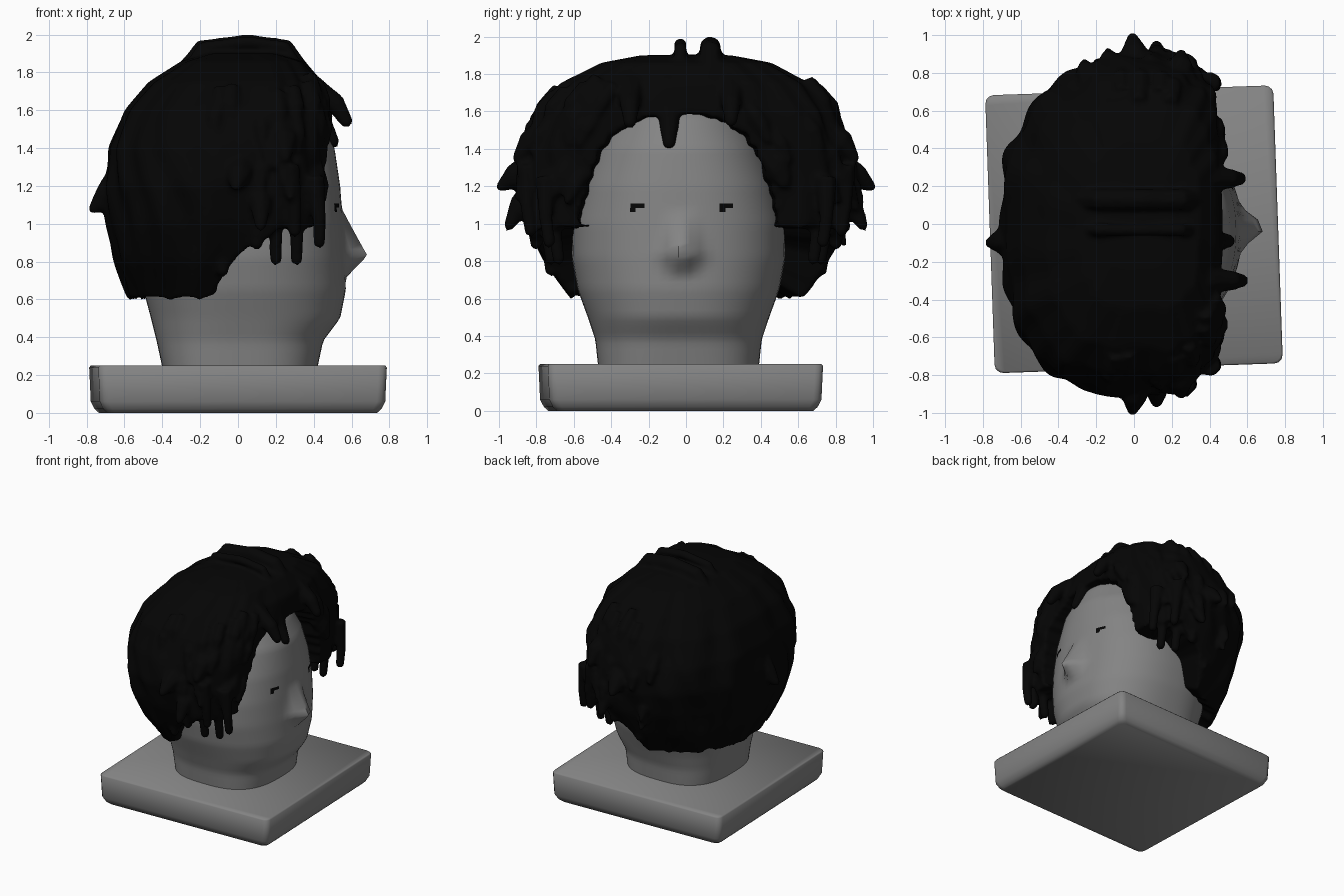
import bpy, bmesh, math, random
from mathutils import Vector, noise

random.seed(4)
if "Cube" in bpy.data.objects:
    bpy.data.objects.remove(bpy.data.objects["Cube"], do_unlink=True)


def material(name, value):
    m = bpy.data.materials.new(name)
    m.use_nodes = True
    col = (value, value, value, 1)
    m.diffuse_color = col
    m.node_tree.nodes["Principled BSDF"].inputs["Base Color"].default_value = col
    return m


GRAY = material("clay gray", 0.23)
BLACK = material("hair black", 0.0015)


def finish(bm, name, mat, angle, fix=True):
    if fix:
        bmesh.ops.recalc_face_normals(bm, faces=bm.faces)
    me = bpy.data.meshes.new(name)
    bm.to_mesh(me)
    bm.free()
    ob = bpy.data.objects.new(name, me)
    bpy.context.collection.objects.link(ob)
    me.materials.append(mat)
    bpy.ops.object.select_all(action="DESELECT")
    ob.select_set(True)
    bpy.context.view_layer.objects.active = ob
    bpy.ops.object.shade_smooth_by_angle(angle=math.radians(angle))
    return ob


def lerp_table(table, z):
    """Interpolate rows of (z, a, b, ...) at height z."""
    if z <= table[0][0]:
        return table[0][1:]
    for lo, hi in zip(table, table[1:]):
        if z <= hi[0]:
            f = (z - lo[0]) / (hi[0] - lo[0])
            return [a + (b - a) * f for a, b in zip(lo[1:], hi[1:])]
    return table[-1][1:]


def bridge(bm, a, b):
    n = len(a)
    for i in range(n):
        j = (i + 1) % n
        bm.faces.new((a[i], a[j], b[j], b[i]))


def fan(bm, ring, point):
    tip = bm.verts.new(point)
    n = len(ring)
    for i in range(n):
        bm.faces.new((ring[i], ring[(i + 1) % n], tip))


def power(v, e):
    return math.copysign(abs(v) ** e, v)


# Base: solid slab, chamfered below, slightly turned
def slab_ring(bm, z, inset, r=0.045):
    verts = []
    turn = math.radians(2)
    for k, (sx, sy) in enumerate(((1, 1), (-1, 1), (-1, -1), (1, -1))):
        for s in range(4):
            a = math.radians(k * 90 + s * 30)
            x = sx * (0.763 - inset - r) + r * math.cos(a)
            y = sy * (0.736 - inset - r) + r * math.sin(a)
            verts.append(bm.verts.new((x * math.cos(turn) - y * math.sin(turn),
                                       x * math.sin(turn) + y * math.cos(turn) - 0.028, z)))
    return verts


bm = bmesh.new()
levels = [slab_ring(bm, z, i) for z, i in ((0, 0.05), (0.02, 0.028), (0.06, 0.008), (0.24, 0), (0.25, 0.008))]
for lower, upper in zip(levels, levels[1:]):
    bridge(bm, lower, upper)
bm.faces.new(levels[0][::-1])
bm.faces.new(levels[-1])
finish(bm, "base_slab", GRAY, 50)

# Head: rows of height, back, front, half width, roundness
HEAD_Y = -0.04
HEAD = ((0.24, 0.40, 0.42, 0.43, 2.8), (0.38, 0.43, 0.45, 0.445, 2.6),
        (0.50, 0.46, 0.54, 0.485, 2.4), (0.65, 0.50, 0.57, 0.54, 2.3),
        (0.82, 0.53, 0.565, 0.57, 2.3), (1.0, 0.55, 0.555, 0.567, 2.3),
        (1.2, 0.55, 0.54, 0.525, 2.3), (1.4, 0.50, 0.51, 0.46, 2.2),
        (1.57, 0.38, 0.43, 0.38, 2.1), (1.7, 0.2, 0.25, 0.22, 2))


def nose(y, z):
    rise = max(0, 1 - (z - 0.83) / 0.25) if z > 0.83 else max(0, 1 - (0.83 - z) / 0.12)
    width = 0.045 + 0.035 * rise
    return 0.128 * rise * math.exp(-((y + 0.02) / width) ** 2)


def face_x(y, z):
    _, front, half, n = lerp_table(HEAD, z)
    return front * (1 - min(1, abs(y - HEAD_Y) / half) ** n) ** (1 / n) + nose(y, z)


bm = bmesh.new()
rings = []
for i in range(50):
    z = 0.24 + 1.46 * i / 49
    back, front, half, n = lerp_table(HEAD, z)
    ring = []
    for k in range(80):
        a = math.tau * k / 80
        c = power(math.cos(a), 2 / n)
        y = HEAD_Y + half * power(math.sin(a), 2 / n)
        x = c * front + nose(y, z) if c > 0 else c * back
        ring.append(bm.verts.new((x, y, z)))
    rings.append(ring)
for lower, upper in zip(rings, rings[1:]):
    bridge(bm, lower, upper)
fan(bm, rings[-1], (0, HEAD_Y, 1.75))
finish(bm, "head", GRAY, 60)

# Eyes: thin painted marks, a lid with a short tick below it
for name, mid, tick in (("right_eye", -0.26, -0.285), ("left_eye", 0.215, 0.195)):
    bm = bmesh.new()
    for y0, y1, z0, z1 in ((mid - 0.037, mid + 0.037, 1.085, 1.108),
                           (tick - 0.015, tick + 0.015, 1.063, 1.085)):
        bm.faces.new([bm.verts.new((face_x(y, z) + 0.006, y, z))
                      for y, z in ((y0, z0), (y1, z0), (y1, z1), (y0, z1))])
    finish(bm, name, BLACK, 30, fix=False)

# Hair: rows of height, back, front, half width
HAIR = ((0.6, 0.57, 0.36, 0.62), (0.8, 0.65, 0.43, 0.76), (1.0, 0.69, 0.45, 0.86),
        (1.2, 0.71, 0.46, 0.91), (1.4, 0.69, 0.47, 0.88), (1.6, 0.60, 0.47, 0.80),
        (1.75, 0.47, 0.44, 0.66), (1.86, 0.30, 0.35, 0.45), (1.9, 0.16, 0.2, 0.24))
OPENING = ((0.5, 0.58), (0.8, 0.565), (1.0, 0.53), (1.2, 0.48), (1.35, 0.43),
           (1.48, 0.34), (1.55, 0.2), (1.58, 0))


def in_face(p):
    return p.x > 0.1 and abs(p.y - HEAD_Y) < lerp_table(OPENING, p.z)[0]


def hair_point(a, t):
    c, s = math.cos(a), math.sin(a)
    low = 0.6 + 0.3 * min(1, max(0, (c + 0.15) / 0.2)) + 0.08 * min(1, max(0, (c - 0.1) / 0.15))
    low += 0.03 * noise.noise(Vector((9 * c, 9 * s, 0)))
    z = low + (1.9 - low) * math.sin(t * math.pi / 2) ** 0.9
    back, front, half = lerp_table(HAIR, z)
    # Front is boxy, back is round on the left and squarer on the right
    e = 2 / 3.6 if c > 0 else 2 / (2.35 - 0.35 * s)
    wave = 1 + 0.012 * math.sin(19 * a + 3 * math.sin(5 * z))
    wave += 0.05 * noise.noise(Vector((4 * c, 4 * s, 2.5 * z)))
    return Vector((power(c, e) * (front if c > 0 else back) * wave,
                   power(s, e) * half * wave, z))


def lock(bm, points, radii):
    """Tapered hanging lock of hair along a few points."""
    pts = [Vector(p) for p in points]
    rows = []
    for i, (p, r) in enumerate(zip(pts, radii)):
        d = (pts[min(i + 1, len(pts) - 1)] - pts[max(i - 1, 0)]).normalized()
        u = d.cross(Vector((0.3, 1, 0.1))).normalized()
        v = d.cross(u)
        rows.append([bm.verts.new(p + r * (u * math.cos(k * math.tau / 7) + v * math.sin(k * math.tau / 7)))
                     for k in range(7)])
    for a, b in zip(rows, rows[1:]):
        bridge(bm, a, b)
    fan(bm, rows[0], pts[0])
    fan(bm, rows[-1], pts[-1] + (pts[-1] - pts[-2]).normalized() * radii[-1] * 0.8)


bm = bmesh.new()
rings = []
for i in range(56):
    ring = []
    for k in range(160):
        p = hair_point(math.tau * k / 160, i / 55)
        if in_face(p):
            p.x = 0.1
        ring.append(bm.verts.new(p))
    rings.append(ring)
for lower, upper in zip(rings, rings[1:]):
    bridge(bm, lower, upper)
fan(bm, rings[0], (-0.05, HEAD_Y, 1.0))
fan(bm, rings[-1], (0.02, 0, 1.905))

# Shaggy tufts lying over the hair mass
for _ in range(90):
    a, t = random.uniform(0, math.tau), random.uniform(0.12, 0.55)
    p = hair_point(a, t)
    if in_face(p) or in_face(p - Vector((0, 0, 0.16))) or p.x < -0.3:
        continue
    out = Vector((p.x * 0.4, p.y, 0)).normalized()
    lock(bm, (p - out * 0.09 + Vector((0, 0, 0.1)), p - out * 0.015,
              p + out * 0.03 - Vector((0, 0, 0.09))), (0.04, 0.05, 0.018))

# Hanging locks at both sides of the face
for side in (-1, 1):
    for x, y, low in ((0.2, 0.72, 0.78), (0.31, 0.68, 0.78), (0.43, 0.73, 0.87), (0.1, 0.8, 0.86),
                      (0.3, 0.83, 0.93), (-0.08, 0.72, 0.72), (-0.14, 0.6, 0.62)):
        lock(bm, ((x - 0.03, side * (y + 0.02), low + 0.38), (x, side * (y + 0.02), low + 0.16),
                  (x, side * y, low + 0.02)), (0.06, 0.038, 0.034))
    lock(bm, ((0.02, side * 0.78, 1.32), (0, side * 0.92, 1.25), (-0.01, side, 1.19)), (0.1, 0.07, 0.025))
    lock(bm, ((0.1, side * 0.75, 1.25), (0.12, side * 0.89, 1.1), (0.12, side * 0.95, 0.98)), (0.08, 0.06, 0.03))
    lock(bm, ((0.2, side * 0.7, 1.5), (0.25, side * 0.84, 1.43), (0.25, side * 0.91, 1.34)), (0.1, 0.07, 0.025))

# Fringe tufts, back tuft and ridges on the crown
for y, tip, low in ((0.24, 0.57, 1.54), (-0.3, 0.58, 1.53), (-0.09, 0.51, 1.42)):
    lock(bm, ((0.15, y, 1.8), (0.38, y, 1.72), (tip - 0.06, y, low + 0.1), (tip, y, low)),
         (0.08, 0.08, 0.055, 0.035))
lock(bm, ((-0.6, -0.08, 1.25), (-0.69, -0.09, 1.14), (-0.775, -0.1, 1.07)), (0.1, 0.08, 0.025))
for y, r, top in ((-0.03, 0.035, 1.95), (0.13, 0.06, 1.935)):
    lock(bm, ((-0.26, y, 1.82), (-0.19, y, top - 0.02), (0.05, y, top + 0.01), (0.25, y, top - 0.015),
              (0.33, y, 1.8)), (r, r, r, r, r))
hair = finish(bm, "hair", BLACK, 50)

# Merge all locks into one soft mass
merge = hair.modifiers.new("merge", "REMESH")
merge.mode = "VOXEL"
merge.voxel_size = 0.015
merge.use_smooth_shade = True
soften = hair.modifiers.new("soften", "SMOOTH")
soften.factor = 0.5
soften.iterations = 4
